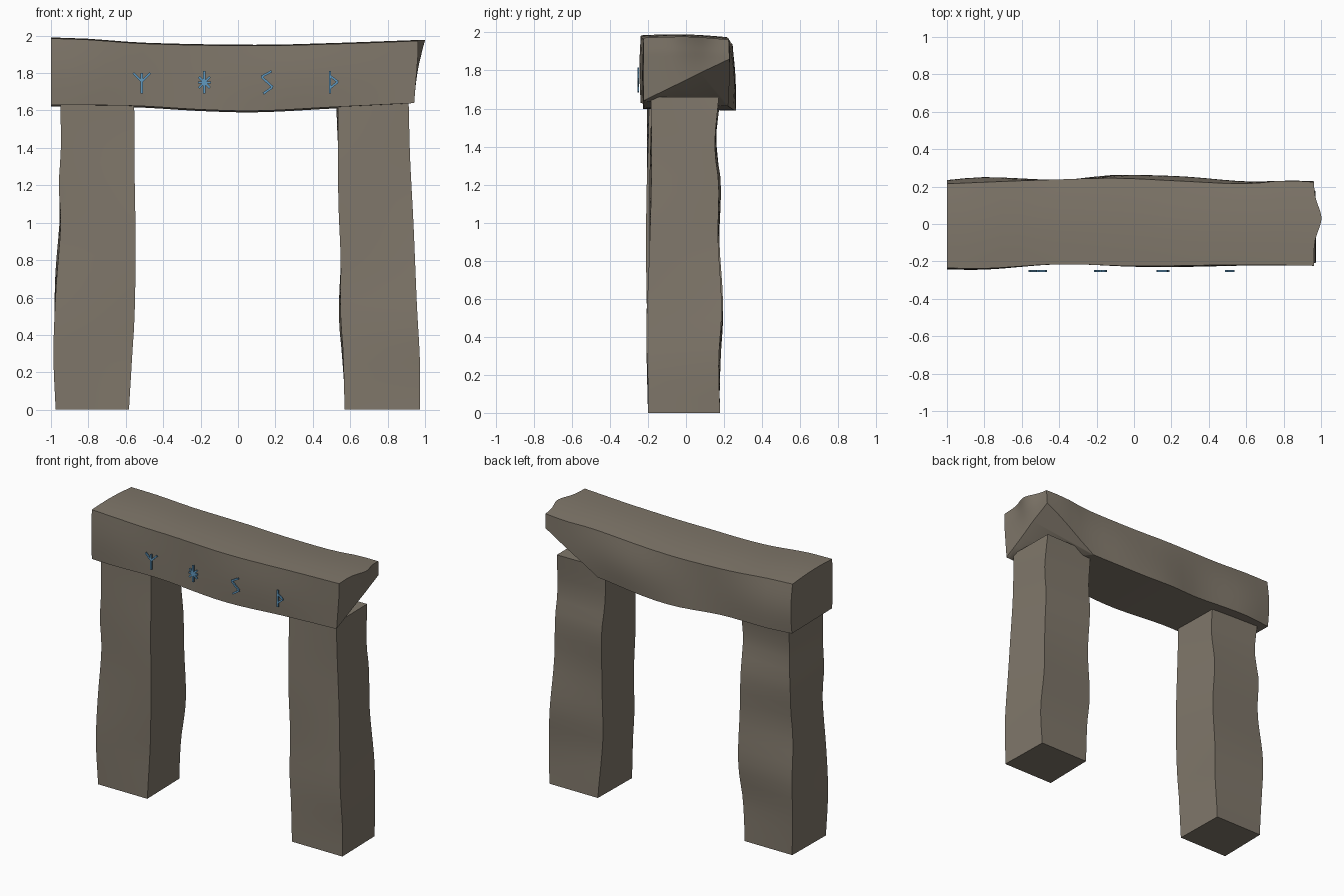
import bpy, bmesh, math
from mathutils import Vector

if "Cube" in bpy.data.objects:
    bpy.data.objects.remove(bpy.data.objects["Cube"])


def material(name, rgb):
    m = bpy.data.materials.new(name)
    m.diffuse_color = (*rgb, 1)
    m.use_nodes = True
    m.node_tree.nodes["Principled BSDF"].inputs["Base Color"].default_value = m.diffuse_color
    return m


STONE = material("weathered_stone", (0.215, 0.185, 0.145))
BLUE = material("blue_inlay", (0.12, 0.32, 0.53))


def curve(points, t):
    """Smooth Catmull-Rom style profile through (position, value) pairs."""
    if t <= points[0][0]:
        return points[0][1]
    if t >= points[-1][0]:
        return points[-1][1]
    n = len(points) - 1
    i = max(k for k in range(n) if points[k][0] <= t)

    def slope(k):
        a, b = points[max(k - 1, 0)], points[min(k + 1, n)]
        return (b[1] - a[1]) / (b[0] - a[0])

    (t0, v0), (t1, v1) = points[i], points[i + 1]
    h, s = t1 - t0, (t - t0) / (t1 - t0)
    return ((2*s**3 - 3*s**2 + 1) * v0 + (s**3 - 2*s**2 + s) * h * slope(i)
            + (3*s**2 - 2*s**3) * v1 + (s**3 - s**2) * h * slope(i + 1))


def mix(a, b, f):
    return a + (b - a) * f


def finish(name, bm, mat, angle=40):
    bmesh.ops.recalc_face_normals(bm, faces=bm.faces[:])
    mesh = bpy.data.meshes.new(name)
    bm.to_mesh(mesh)
    bm.free()
    mesh.materials.append(mat)
    ob = bpy.data.objects.new(name, mesh)
    bpy.context.collection.objects.link(ob)
    if angle:
        bpy.ops.object.select_all(action='DESELECT')
        ob.select_set(True)
        bpy.context.view_layer.objects.active = ob
        bpy.ops.object.shade_smooth_by_angle(angle=math.radians(angle))
    return ob


def block(shape):
    """Gridded unit cube reshaped by shape(u, v, w), each in 0..1."""
    bm = bmesh.new()
    bmesh.ops.create_cube(bm, size=1)
    bmesh.ops.subdivide_edges(bm, edges=bm.edges[:], cuts=19, use_grid_fill=True)
    for v in bm.verts:
        v.co = shape(*(v.co + Vector((0.5, 0.5, 0.5))))
    return bm


# Upright stones
def pillar(name, left, right, front, back, top, phase):
    def shape(u, v, w):
        z = w * top
        sway = 0.012 * math.sin(4.5 * z + phase) * min(1, z * 3)
        x0 = curve(left, z) + 0.010 * v * math.sin(5 * z + phase)
        x1 = curve(right, z) - 0.010 * v * (1 + math.sin(6 * z + phase)) / 2
        y0 = curve(front, z) + sway * u * 0.8
        y1 = curve(back, z) + sway * (0.5 - u)
        return Vector((mix(x0, x1, u), mix(y0, y1, v), z))
    finish(name, block(shape), STONE)


pillar("left_pillar",
       [(0, -.975), (.3, -.987), (.65, -.973), (1, -.948), (1.2, -.958), (1.4, -.947), (1.65, -.95)],
       [(0, -.583), (.3, -.565), (.5, -.553), (.9, -.547), (1.2, -.552), (1.65, -.555)],
       [(0, -.20), (.4, -.208), (.9, -.20), (1.3, -.205), (1.65, -.205)],
       [(0, .175), (.3, .178), (.55, .195), (.9, .17), (1.2, .18), (1.45, .155), (1.65, .175)],
       1.65, 0.6)
pillar("right_pillar",
       [(0, .57), (.3, .562), (.5, .549), (.8, .549), (1.1, .537), (1.4, .535), (1.65, .535)],
       [(0, .972), (.25, .973), (.55, .957), (1, .938), (1.35, .92), (1.66, .912)],
       [(0, -.20), (.4, -.20), (.7, -.192), (1.1, -.193), (1.4, -.188), (1.66, -.18)],
       [(0, .18), (.3, .17), (.55, .182), (.9, .17), (1.2, .178), (1.4, .155), (1.66, .17)],
       1.66, 2.4)

# Lintel profiles along its length
TOP = [(-1, 1.985), (-.8, 1.978), (-.5, 1.957), (.1, 1.946), (.5, 1.955), (1, 1.973)]
BOTTOM = [(-1, 1.63), (-.55, 1.625), (-.2, 1.605), (.1, 1.598), (.5, 1.618), (.95, 1.64)]
FRONT = [(-1, -.235), (-.8, -.238), (-.4, -.215), (0, -.225), (.6, -.218), (1, -.224)]
BACK_TOP = [(-1, .215), (-.5, .235), (-.1, .245), (.2, .232), (.6, .215), (.8, .232), (1, .222)]
BACK_LOW = [(-1, .222), (-.8, .245), (-.4, .235), (-.1, .262), (.2, .25), (.6, .22), (1, .24)]


def lintel_shape(u, v, w):
    peak = 0.04 * math.exp(-((v - 0.57) / 0.2) ** 2) * w ** 3
    x = mix(-1, 0.942 + 0.02 * min(1, w * 1.3) + peak, u)
    y = mix(curve(FRONT, x), mix(curve(BACK_LOW, x), curve(BACK_TOP, x), w), v)
    y += 0.012 * math.sin(math.pi * w) * (v - 0.3) * (1 + math.sin(5 * x))
    crown = 0.012 * math.sin(math.pi * v) - 0.012 * v
    z = mix(curve(BOTTOM, x) - 0.008 * v, curve(TOP, x) + crown * 0.8, w)
    return Vector((x, y, z))


bm = block(lintel_shape)
# Broken lower corner at the right rear end
a, b, c = Vector((.95, -.215, 1.65)), Vector((.95, .24, 1.86)), Vector((.52, .25, 1.61))
normal = (b - a).cross(c - a).normalized()
if normal.z > 0:
    normal.negate()
cut = bmesh.ops.bisect_plane(bm, geom=bm.verts[:] + bm.edges[:] + bm.faces[:],
                             plane_co=a, plane_no=normal, clear_outer=True)
rim = [e for e in bm.edges if e.is_boundary]
bmesh.ops.holes_fill(bm, edges=rim, sides=0)
finish("lintel", bm, STONE)


# Blue ornamental marks built from thin strokes
def ornament(name, cx, strokes):
    bm = bmesh.new()
    for x0, z0, x1, z1 in strokes:
        p, q = Vector((cx + x0, 0, 1.75 + z0)), Vector((cx + x1, 0, 1.75 + z1))
        d = (q - p).normalized()
        side = Vector((-d.z, 0, d.x)) * 0.006
        ring = [p + side, q + side, q - side, p - side]
        near, far = [[bm.verts.new(r + Vector((0, y, 0))) for r in ring]
                     for y in (-.256, -.247)]
        bm.faces.new(near)
        bm.faces.new(far)
        for i in range(4):
            j = (i + 1) % 4
            bm.faces.new((near[i], near[j], far[j], far[i]))
    finish(name, bm, BLUE, None)


ornament("branch_ornament", -.515, [(0, -.06, 0, .05), (0, .005, -.045, .05), (0, .005, .045, .05)])
ornament("star_ornament", -.18, [(0, -.06, 0, .06), (-.035, 0, .035, 0),
                                 (-.03, -.03, .03, .03), (-.03, .03, .03, -.03)])
ornament("zigzag_ornament", .155, [(.025, .06, -.03, .03), (-.03, .03, .03, -.025),
                                   (.03, -.025, -.02, -.06)])
ornament("pennant_ornament", .51, [(-.018, -.06, -.018, .06), (-.018, .035, .024, .003),
                                   (.024, .003, -.018, -.03)])
